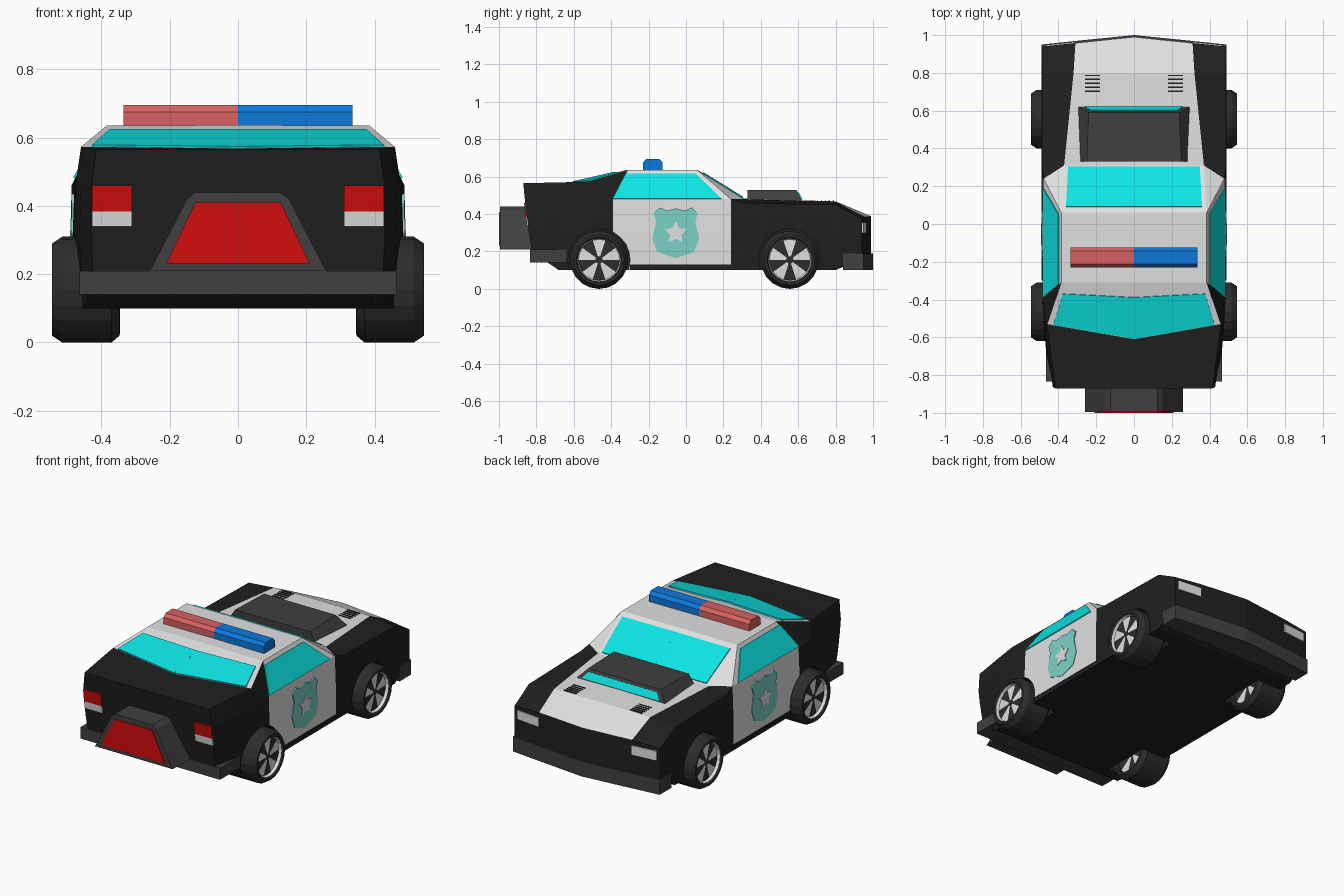
import bpy, bmesh, math
from mathutils import Vector

if "Cube" in bpy.data.objects:
    bpy.data.objects.remove(bpy.data.objects["Cube"])

COLORS = {
    "black": (.014, .014, .014), "dark_grey": (.05, .05, .05), "tyre": (.026, .026, .026),
    "white": (.75, .75, .75), "cyan": (.004, .78, .78), "red": (.65, .004, .004),
    "light_red": (.68, .12, .12), "blue": (.004, .19, .72), "badge_teal": (.2, .65, .57)}
MATS = {}
for n, c in COLORS.items():
    MATS[n] = bpy.data.materials.new(n)
    MATS[n].diffuse_color = (*c, 1)


def finish(name, bm, *mats):
    bmesh.ops.recalc_face_normals(bm, faces=bm.faces)
    me = bpy.data.meshes.new(name)
    bm.to_mesh(me)
    bm.free()
    for m in mats:
        me.materials.append(MATS[m])
    ob = bpy.data.objects.new(name, me)
    bpy.context.collection.objects.link(ob)
    return ob


def loft(bm, a, b):
    """Close a solid between two matching rings of points."""
    va, vb = [bm.verts.new(p) for p in a], [bm.verts.new(p) for p in b]
    n = len(va)
    for i in range(n):
        j = (i + 1) % n
        bm.faces.new((va[i], va[j], vb[j], vb[i]))
    bm.faces.new(va[::-1])
    bm.faces.new(vb)


def prism(name, pts, axis, lo, hi, mat):
    """Extrude a 2D outline along x, y or z."""
    place = {"x": lambda p, t: (t, p[0], p[1]), "y": lambda p, t: (p[0], t, p[1]),
             "z": lambda p, t: (p[0], p[1], t)}[axis]
    bm = bmesh.new()
    loft(bm, [place(p, lo) for p in pts], [place(p, hi) for p in pts])
    return finish(name, bm, mat)


def plate(name, quad, mat, u=(0, 1), v=(0, 1)):
    """Thin plate on part (u, v) of a quad a-b-c-d, on both sides of the car."""
    a, b, c, d = [Vector(p) for p in quad]
    at = lambda s, t: a.lerp(b, s).lerp(d.lerp(c, s), t)
    q = [at(u[0], v[0]), at(u[1], v[0]), at(u[1], v[1]), at(u[0], v[1])]
    n = (q[2] - q[0]).cross(q[3] - q[1]).normalized()
    if n.dot(sum(q, Vector()) / 4 - Vector((0, 0, .3))) < 0:
        n = -n
    bm = bmesh.new()
    for s in (1, -1):
        flip = lambda p: (p.x * s, p.y, p.z)
        loft(bm, [flip(p - n * .003) for p in q], [flip(p + n * .006) for p in q])
    return finish(name, bm, mat)


def box(x0, x1, y0, y1):
    return [(x0, y0), (x1, y0), (x1, y1), (x0, y1)]


# Body shell: half sections from tail to nose
# (floor centre, floor edge, side, belt, top edge, top centre)
S = [
    [(0, -.825, .20), (.425, -.825, .20), (.43, -.84, .30), (.43, -.86, .46), (.415, -.87, .565), (0, -.87, .565)],
    [(0, -.68, .10), (.45, -.68, .10), (.465, -.68, .30), (.46, -.66, .46), (.445, -.65, .57), (0, -.68, .567)],
    [(0, -.50, .10), (.47, -.50, .10), (.48, -.50, .30), (.475, -.50, .47), (.46, -.53, .573), (0, -.61, .568)],
    [(0, -.39, .10), (.485, -.39, .10), (.485, -.39, .30), (.478, -.39, .48), (.385, -.31, .635), (0, -.31, .637)],
    [(0, .24, .10), (.485, .24, .10), (.485, .24, .30), (.478, .24, .48), (.385, .06, .635), (0, .06, .637)],
    [(0, .31, .10), (.485, .31, .10), (.49, .31, .30), (.488, .31, .46), (.37, .31, .48), (0, .31, .483)],
    [(0, .80, .10), (.485, .80, .10), (.49, .80, .30), (.488, .80, .45), (.32, .80, .465), (0, .80, .468)],
    [(0, .99, .19), (.485, .94, .19), (.485, .94, .30), (.485, .94, .375), (.31, .958, .385), (0, .99, .388)]]

bm = bmesh.new()
for s in (1, -1):
    V = [[bm.verts.new((x * s, y, z)) for x, y, z in sec] for sec in S]
    for i in range(7):
        for k in range(5):
            a, b, c, d = V[i][k], V[i + 1][k], V[i + 1][k + 1], V[i][k + 1]
            if (i, k) == (4, 3):          # windscreen pillar and fender corner
                bm.faces.new((a, c, d)).material_index = 1
                bm.faces.new((a, b, c))
                continue
            f = bm.faces.new((a, b, c, d))
            door, top = i == 3 and k > 0, k == 4 and i >= 2
            f.material_index = 1 if door or top else 0
    for row in (V[0], V[-1]):
        bm.faces.new(row)
bmesh.ops.remove_doubles(bm, verts=bm.verts, dist=1e-4)
body = finish("body_shell", bm, "black", "white")

# Wheel arches cut from the shell
WHEEL_Y = (-.465, .555)
for s in (1, -1):
    for y in WHEEL_Y:
        ring = [(y + .166 * math.cos(t * math.pi / 12), .155 + .166 * math.sin(t * math.pi / 12)) for t in range(24)]
        cut = prism("arch_cutter", ring, "x", *sorted((s * .325, s * .6)), "black")
        cut.hide_render = True
        mod = body.modifiers.new("arch", "BOOLEAN")
        mod.object, mod.operation, mod.solver = cut, "DIFFERENCE", "EXACT"
        bpy.context.view_layer.objects.active = body
        bpy.ops.object.modifier_apply(modifier=mod.name)
        bpy.data.objects.remove(cut)

# Windows
plate("side_windows", (S[3][3], S[4][3], S[4][4], S[3][4]), "cyan", (0, .92), (0, .87))
plate("windscreen", (S[4][5], S[4][4], S[5][4], S[5][5]), "cyan", (0, .94), (.12, .97))
plate("rear_window", (S[3][5], S[3][4], S[2][4], S[2][5]), "cyan", (0, .93), (.26, .99))

# Lamps
back = lambda x, z: (x, -.84 - .125 * (z - .3), z)
plate("tail_lights", (back(.31, .385), back(.428, .385), back(.428, .46), back(.31, .46)), "red")
plate("reverse_lights", (back(.31, .34), back(.428, .34), back(.428, .385), back(.31, .385)), "white")
nose = lambda x, z: (x, .99 - .103 * x, z)
plate("headlights", (nose(.31, .30), nose(.465, .30), nose(.465, .355), nose(.31, .355)), "white")

# Bumpers and sills
prism("front_bumper", [(-.49, .84), (.49, .84), (.49, .95), (.3, .97), (0, 1), (-.3, .97), (-.49, .95)],
      "z", .10, .19, "dark_grey")
prism("rear_bumper", box(-.465, .465, -.835, -.64), "z", .14, .21, "dark_grey")
for s in (1, -1):
    prism("sill", box(-.30, .39, .10, .13), "x", *sorted((s * .47, s * .49)), "black")

# Rear carrier with red panel
prism("rear_carrier", [(-.26, .21), (.26, .21), (.25, .225), (.15, .42), (.125, .44), (-.125, .44), (-.15, .42), (-.25, .225)],
      "y", -.994, -.80, "dark_grey")
prism("carrier_panel", [(-.21, .232), (.21, .232), (.125, .41), (-.125, .41)], "y", -1, -.992, "red")

# Hood scoop with cyan mouth, and hood vents
bm = bmesh.new()
loft(bm, [(-.29, .33, .47), (.29, .33, .47), (.295, .62, .47), (-.295, .62, .47)],
     [(-.25, .33, .53), (.25, .33, .53), (.24, .59, .53), (-.24, .59, .53)])
finish("hood_scoop", bm, "dark_grey")
plate("scoop_mouth", ((0, .617, .476), (.26, .617, .476), (.23, .598, .514), (0, .598, .514)), "cyan")
for s in (1, -1):
    for i in range(5):
        y = .70 + i * .021
        prism("hood_vent", box(s * .18, s * .26, y, y + .006), "z", .463, .4725, "black")

# Roof light bar
bar = [(-.23, .63), (-.23, .675), (-.212, .695), (-.143, .695), (-.125, .675), (-.125, .63)]
prism("light_bar_red", bar, "x", -.335, 0, "light_red")
prism("light_bar_blue", bar, "x", 0, .335, "blue")

# Door badges: shield with star
half = [(0, .43), (.05, .418), (.085, .435), (.118, .405), (.105, .36), (.125, .27), (.10, .20), (.05, .18), (0, .165)]
shield = [(y - .055, z) for y, z in half] + [(-y - .055, z) for y, z in half[-2:0:-1]]
star = [(-.055 + r * math.sin(i * math.pi / 5), .30 + r * math.cos(i * math.pi / 5))
        for i in range(10) for r in [(.062, .032)[i % 2]]]
for s in (1, -1):
    prism("door_shield", shield, "x", *sorted((s * .480, s * .4885)), "badge_teal")
    prism("door_star", star, "x", *sorted((s * .482, s * .4915)), "white")

# Wheels: turned profile (x, radius), spoke wedges on both hub discs
PROFILE = [(.375, .02), (.375, .115), (.345, .12), (.347, .135), (.37, .155), (.515, .155),
           (.545, .135), (.545, .122), (.535, .115), (.52, .11), (.525, .02)]
N = 20
for s in (1, -1):
    for y in WHEEL_Y:
        bm = bmesh.new()
        rings = [[bm.verts.new((s * x, y + r * math.cos(t * math.tau / N), .155 + r * math.sin(t * math.tau / N)))
                  for t in range(N)] for x, r in PROFILE]
        for k in range(len(rings) - 1):
            for t in range(N):
                u = (t + 1) % N
                f = bm.faces.new((rings[k][t], rings[k][u], rings[k + 1][u], rings[k + 1][t]))
                spoke = k in (0, 9) and t % 4 < 2
                f.material_index = 1 if spoke or k == 8 else 0
        bm.faces.new(rings[0])
        bm.faces.new(rings[-1])
        finish("wheel", bm, "tyre", "white")

for m in bpy.data.materials:
    if m.users and not m.is_grease_pencil:
        m.use_nodes = True
        m.node_tree.nodes["Principled BSDF"].inputs["Base Color"].default_value = m.diffuse_color
